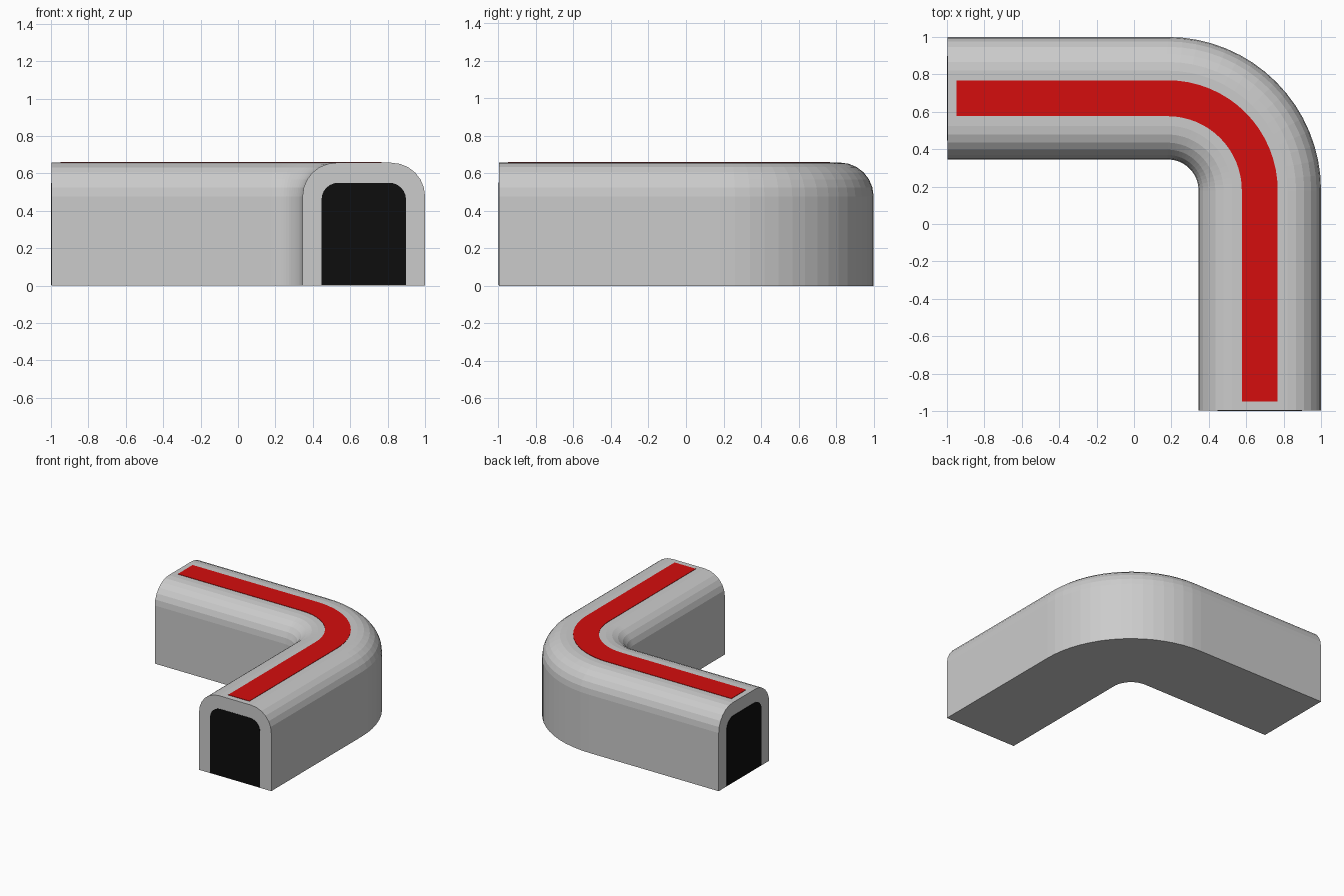
import bpy, bmesh, math
from mathutils import Vector

if "Cube" in bpy.data.objects:
    bpy.data.objects.remove(bpy.data.objects["Cube"], do_unlink=True)

MID = 0.6725      # distance of the centre line from the axes
BEND = 0.18       # centre of the bend in x and y
HEIGHT = 0.657
LIFT = 0.003      # thickness of the painted plates


def material(name, colour):
    mat = bpy.data.materials.new(name)
    mat.use_nodes = True
    mat.diffuse_color = (*colour, 1)
    mat.node_tree.nodes["Principled BSDF"].inputs["Base Color"].default_value = (*colour, 1)
    return mat


def arch(half, bottom, top, radius, steps):
    """Upright section with two rounded top corners, as (side, height) pairs."""
    right = []
    for i in range(steps + 1):
        a = math.pi / 2 * i / steps
        right.append((half - radius + radius * math.cos(a), top - radius + radius * math.sin(a)))
    right = [(half, bottom)] + right
    return right + [(-s, z) for s, z in reversed(right)]


def bend_path(end, steps=16):
    """Centre line as (point, outward direction) pairs, both arms ending at -end."""
    path = [(Vector((-end, MID, 0)), Vector((0, 1, 0)))]
    for i in range(steps + 1):
        a = math.pi / 2 * (1 - i / steps)
        out = Vector((math.cos(a), math.sin(a), 0))
        path.append((Vector((BEND, BEND, 0)) + out * (MID - BEND), out))
    return path + [(Vector((MID, -end, 0)), Vector((1, 0, 0)))]


def sweep(name, section, path, mat):
    bm = bmesh.new()
    rings = [[bm.verts.new(p + out * s + Vector((0, 0, z))) for s, z in section]
             for p, out in path]
    n = len(section)
    for a, b in zip(rings, rings[1:]):
        for i in range(n):
            j = (i + 1) % n
            bm.faces.new((a[i], a[j], b[j], b[i]))
    bm.faces.new(rings[0])
    bm.faces.new(rings[-1])
    bmesh.ops.recalc_face_normals(bm, faces=bm.faces)
    mesh = bpy.data.meshes.new(name)
    bm.to_mesh(mesh)
    bm.free()
    mesh.materials.append(mat)
    obj = bpy.data.objects.new(name, mesh)
    bpy.context.collection.objects.link(obj)
    return obj


grey = material("light grey", (0.6, 0.6, 0.6))
red = material("red", (0.66, 0.004, 0.004))
black = material("black", (0.004, 0.004, 0.004))

# Curved tunnel body
sweep("tunnel_body", arch(0.3275, 0, HEIGHT, 0.18, 6), bend_path(1 - LIFT), grey)

# Stripe along the roof
stripe = [(-0.096, HEIGHT - LIFT), (0.096, HEIGHT - LIFT),
          (0.096, HEIGHT + LIFT), (-0.096, HEIGHT + LIFT)]
sweep("roof_stripe", stripe, bend_path(0.95), red)

# Dark openings at both ends
opening = arch(0.226, 0.004, 0.55, 0.09, 6)
x_dir, y_dir = Vector((1, 0, 0)), Vector((0, 1, 0))
for name, along, side in (("front_opening", y_dir, x_dir), ("right_opening", x_dir, y_dir)):
    ends = [(side * MID - along * d, side) for d in (1, 1 - 2 * LIFT)]
    sweep(name, opening, ends, black)
